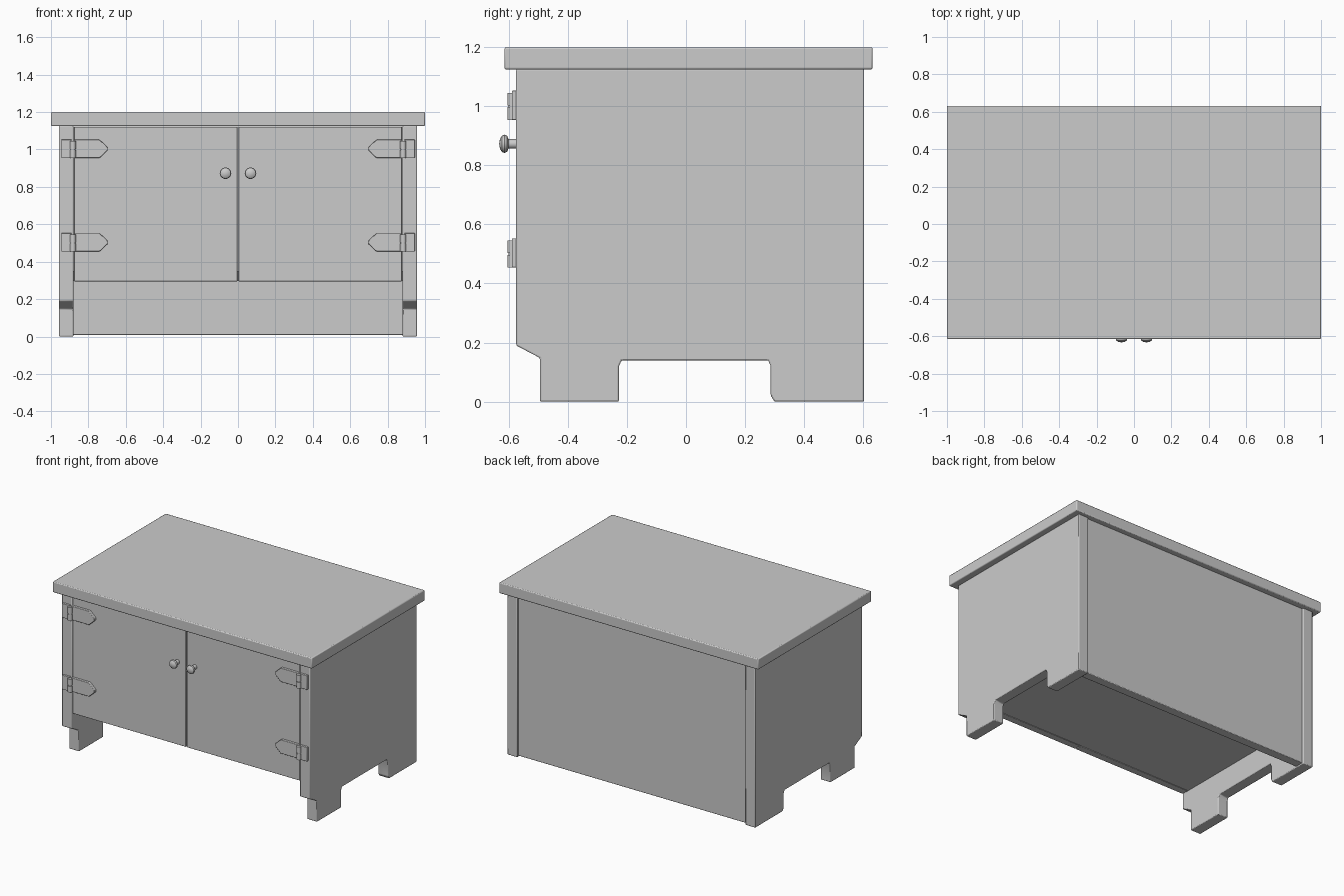
import bpy, bmesh, math
from mathutils import Vector

if "Cube" in bpy.data.objects:
    bpy.data.objects.remove(bpy.data.objects["Cube"])


def finish(name, bm, bevel=0.0, segments=2):
    bmesh.ops.recalc_face_normals(bm, faces=bm.faces)
    me = bpy.data.meshes.new(name)
    bm.to_mesh(me)
    bm.free()
    ob = bpy.data.objects.new(name, me)
    bpy.context.collection.objects.link(ob)
    if bevel:
        m = ob.modifiers.new("soft_edges", 'BEVEL')
        m.width, m.segments, m.limit_method = bevel, segments, 'ANGLE'
        m.angle_limit = math.radians(30)
    bpy.ops.object.select_all(action='DESELECT')
    ob.select_set(True)
    bpy.context.view_layer.objects.active = ob
    bpy.ops.object.shade_smooth_by_angle(angle=math.radians(35))
    return ob


def box(name, x, y, z, bevel=0.0):
    bm = bmesh.new()
    bmesh.ops.create_cube(bm, size=1)
    for v in bm.verts:
        v.co = [(r[0] + r[1]) / 2 + c * (r[1] - r[0]) for c, r in zip(v.co, (x, y, z))]
    return finish(name, bm, bevel)


def prism(name, points, direction, bevel=0.0):
    bm = bmesh.new()
    face = bm.faces.new([bm.verts.new(p) for p in points])
    new = bmesh.ops.extrude_face_region(bm, geom=[face])["geom"]
    bmesh.ops.translate(bm, vec=Vector(direction),
                        verts=[v for v in new if isinstance(v, bmesh.types.BMVert)])
    return finish(name, bm, bevel)


def lathe(name, profile, center, axis, steps=16):
    bm = bmesh.new()
    axis = Vector(axis)
    side = Vector((1, 0, 0))
    verts = [bm.verts.new(Vector(center) + side * r + axis * h) for r, h in profile]
    edges = [bm.edges.new(p) for p in zip(verts, verts[1:])]
    bmesh.ops.spin(bm, geom=verts + edges, cent=center, axis=axis,
                   angle=math.tau, steps=steps, use_merge=True)
    bmesh.ops.remove_doubles(bm, verts=bm.verts, dist=0.0001)
    return finish(name, bm)


# Carcass: top slab, back panel and cabinet floor
box("top", (-1, 1), (-0.615, 0.632), (1.125, 1.2), 0.006)
box("back_panel", (-0.885, 0.885), (0.53, 0.592), (0.008, 1.127), 0.004)
box("cabinet_floor", (-0.885, 0.885), (-0.545, 0.535), (0.298, 0.35))

# Side panel outline with front toe notch and leg cutout
side_profile = [(-0.575, 1.127), (-0.575, 0.19), (-0.495, 0.148), (-0.495, 0.0),
                (-0.227, 0.0), (-0.227, 0.12), (-0.218, 0.14), (0.278, 0.14),
                (0.287, 0.12), (0.287, 0.02), (0.3, 0.0), (0.603, 0.0), (0.603, 1.127)]

for s, side in ((-1, "left"), (1, "right")):
    prism(f"{side}_side_panel", [(s * 0.88, y, z) for y, z in side_profile],
          (s * 0.077, 0, 0), 0.005)
    box(f"{side}_door", sorted((s * 0.003, s * 0.876)), (-0.57, -0.52),
        (0.295, 1.121), 0.003)

    # Mushroom knob near the meeting edge
    lathe(f"{side}_knob", [(0, -0.01), (0.016, -0.01), (0.016, 0.032), (0.027, 0.037),
                           (0.031, 0.045), (0.028, 0.054), (0.017, 0.061), (0, 0.064)],
          (s * 0.067, -0.569, 0.873), (0, -1, 0))

    # Hinges: chamfered door strap, frame plate and knuckled barrel
    for z, level in ((0.5, "lower"), (1.0, "upper")):
        strap = [(0.878, -0.045), (0.74, -0.045), (0.697, -0.005),
                 (0.697, 0.012), (0.74, 0.052), (0.878, 0.052)]
        prism(f"{side}_{level}_hinge_strap",
              [(s * x, -0.565, z + h) for x, h in strap], (0, -0.022, 0), 0.003)
        box(f"{side}_{level}_hinge_plate", sorted((s * 0.89, s * 0.945)),
            (-0.59, -0.57), (z - 0.046, z + 0.053), 0.002)
        lathe(f"{side}_{level}_hinge_barrel",
              [(0, -0.046), (0.016, -0.046), (0.016, -0.003), (0.012, -0.003),
               (0.012, 0.003), (0.016, 0.003), (0.016, 0.046), (0, 0.046)],
              (s * 0.883, -0.589, z), (0, 0, 1), 12)
